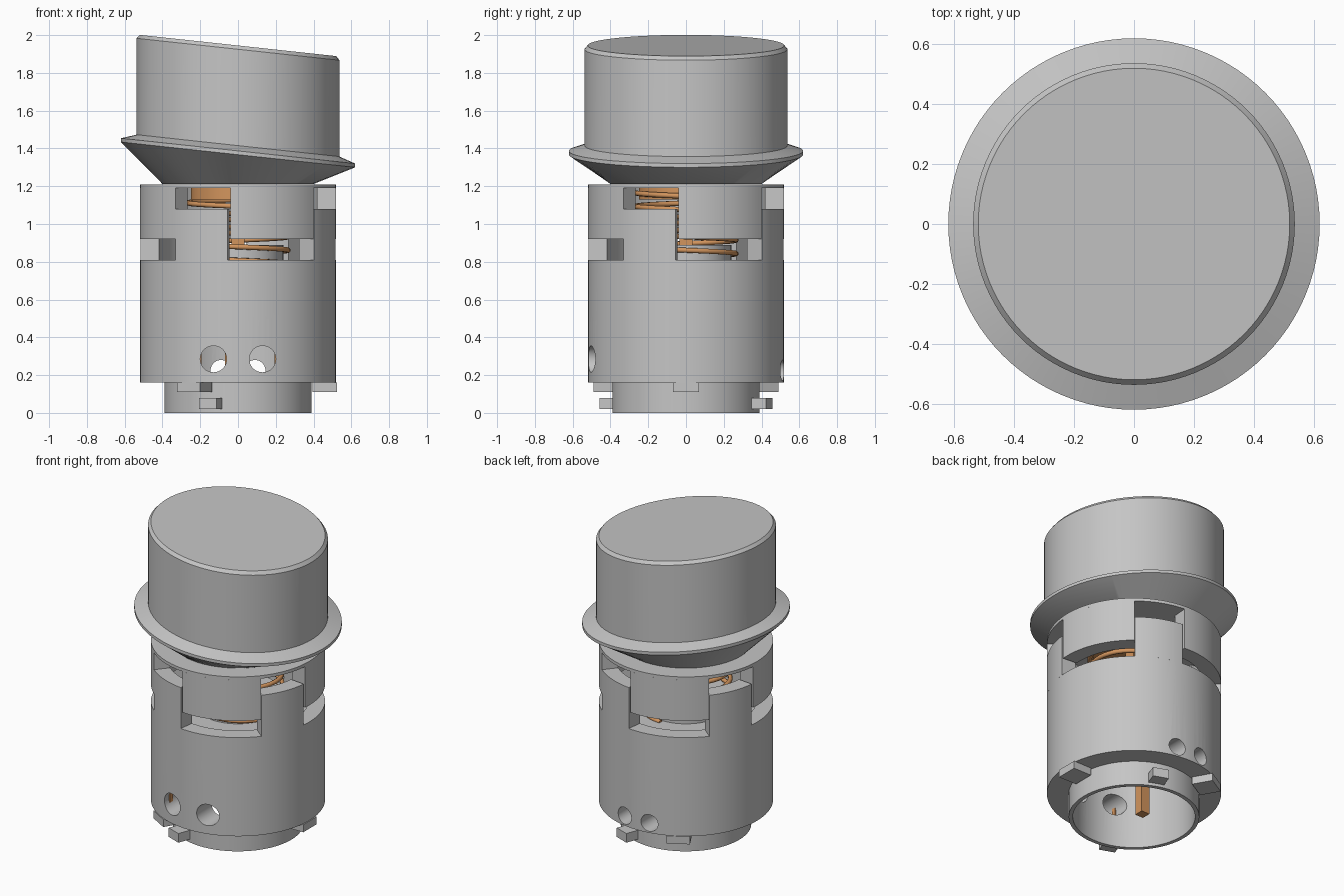
import bpy, bmesh, math
from mathutils import Matrix, Vector

old = bpy.data.objects.get("Cube")
if old:
    bpy.data.objects.remove(old, do_unlink=True)


def material(name, rgb):
    m = bpy.data.materials.new(name)
    m.use_nodes = True
    m.diffuse_color = (*rgb, 1)
    m.node_tree.nodes["Principled BSDF"].inputs["Base Color"].default_value = (*rgb, 1)
    return m


GRAY = material("light gray", (0.56, 0.56, 0.56))
COPPER = material("copper", (0.65, 0.3, 0.11))


def finish(name, bm, mat=GRAY):
    bmesh.ops.remove_doubles(bm, verts=bm.verts, dist=1e-5)
    bmesh.ops.recalc_face_normals(bm, faces=bm.faces)
    me = bpy.data.meshes.new(name)
    bm.to_mesh(me)
    bm.free()
    ob = bpy.data.objects.new(name, me)
    bpy.context.collection.objects.link(ob)
    me.materials.append(mat)
    return ob


def smooth(ob):
    bpy.ops.object.select_all(action="DESELECT")
    ob.select_set(True)
    bpy.context.view_layer.objects.active = ob
    bpy.ops.object.shade_smooth_by_angle(angle=math.radians(25))


def revolve(name, profile, mat=GRAY, start=0, end=360):
    """Turn a closed (radius, z) outline about z, fully or as a capped sector."""
    bm = bmesh.new()
    full = end - start == 360
    rot = Matrix.Rotation(math.radians(start), 3, "Z")
    verts = [bm.verts.new(rot @ Vector((r, 0, z))) for r, z in profile]
    edges = [bm.edges.new((a, b)) for a, b in zip(verts, verts[1:] + verts[:1])]
    geom = verts + edges
    if not full:
        geom.append(bm.faces.new(verts))
    out = bmesh.ops.spin(bm, geom=geom, cent=(0, 0, 0), axis=(0, 0, 1),
                         angle=math.radians(end - start),
                         steps=96 if full else 18)
    bmesh.ops.dissolve_degenerate(bm, dist=1e-5, edges=bm.edges)
    return finish(name, bm, mat)


def box(name, center, size, azimuth=0, mat=GRAY):
    bm = bmesh.new()
    bmesh.ops.create_cube(bm, size=1)
    bm.transform(Matrix.Rotation(math.radians(azimuth), 4, "Z")
                 @ Matrix.Translation(center) @ Matrix.Diagonal((*size, 1)))
    return finish(name, bm, mat)


# Slanted push cap: heights follow the tilt, with a level neck at the bottom
cap = revolve("push_cap", [(0, 1.945), (0.52, 1.945), (0.537, 1.925), (0.537, 1.415),
                           (0.62, 1.387), (0.62, 1.367), (0.4, 1.212), (0, 1.212)])
for v in cap.data.vertices:
    if v.co.z > 1.25:
        v.co.z -= 0.108 * v.co.x
smooth(cap)

# Housing with narrower open socket below and a floor near the top
housing = revolve("housing", [(0.365, 0), (0.39, 0), (0.39, 0.16), (0.52, 0.16),
                              (0.52, 0.81), (0.42, 0.81), (0.42, 0.77), (0, 0.77),
                              (0, 0.72), (0.365, 0.72)])

# Round openings: larger pair in front, smaller pair at the back
for side, x, z, r in (("front", 0.13, 0.285, 0.07), ("back", 0.09, 0.225, 0.055)):
    for sx in (-1, 1):
        bm = bmesh.new()
        y = -0.45 if side == "front" else 0.45
        bmesh.ops.create_cone(bm, cap_ends=True, segments=40, radius1=r, radius2=r, depth=0.4,
                              matrix=Matrix.Translation((sx * x, y, z))
                              @ Matrix.Rotation(math.pi / 2, 4, "X"))
        cutter = finish(side + "_hole_cutter", bm)
        mod = housing.modifiers.new("hole", "BOOLEAN")
        mod.object, mod.operation, mod.solver = cutter, "DIFFERENCE", "EXACT"
        bpy.context.view_layer.objects.active = housing
        bpy.ops.object.modifier_apply(modifier=mod.name)
        bpy.data.objects.remove(cutter, do_unlink=True)
smooth(housing)


def ring(r0, r1, z0, z1):
    return [(r0, z0), (r1, z0), (r1, z1), (r0, z1)]


# Interlocking teeth: four rise from the housing, four hang from the collar
for i in range(4):
    a = i * 90
    smooth(revolve("housing_tooth", ring(0.42, 0.52, 0.81, 1.08), GRAY, a - 129.5, a - 96))
    smooth(revolve("collar_tooth", ring(0.42, 0.52, 0.92, 1.19), GRAY, a - 94.5, a - 39.7))
smooth(revolve("collar_plate", [(0, 1.19), (0.52, 1.19), (0.52, 1.21), (0, 1.21)]))

# Inner post, plunger and contact pin
smooth(revolve("inner_post", [(0, 0.77), (0.24, 0.77), (0.24, 0.89), (0, 0.89)]))
smooth(revolve("plunger", [(0, 1.13), (0.25, 1.13), (0.25, 1.19), (0, 1.19)], COPPER))
box("plunger_stem", (0, 0, 1.01), (0.07, 0.07, 0.24), 0, COPPER)
box("contact_pin", (-0.04, 0.03, 0.38), (0.06, 0.06, 0.72), 0, COPPER)
for sx in (-1, 1):
    box("contact_plate", (sx * 0.217, -0.42, 0.285), (0.05, 0.03, 0.07), 0, COPPER)

# Coil spring
curve = bpy.data.curves.new("spring", "CURVE")
curve.dimensions = "3D"
curve.bevel_depth, curve.bevel_resolution = 0.014, 2
spline = curve.splines.new("POLY")
turns, per = 5.5, 40
count = int(turns * per)
spline.points.add(count)
for i, p in enumerate(spline.points):
    t = i / per
    a = math.tau * t - math.pi / 2
    p.co = (0.265 * math.cos(a), 0.265 * math.sin(a), 1.165 - 0.0715 * t, 1)
curve.use_fill_caps = True
curve.materials.append(COPPER)
bpy.context.collection.objects.link(bpy.data.objects.new("spring", curve))

# Locating lugs under the housing and bayonet lugs on the socket
for a in (0, 120, 240):
    box("locating_lug", (0.46, 0, 0.136), (0.13, 0.14, 0.05), a)
for a in (70, 250):
    box("bayonet_lug", (0.425, 0, 0.05), (0.09, 0.1, 0.06), a)
